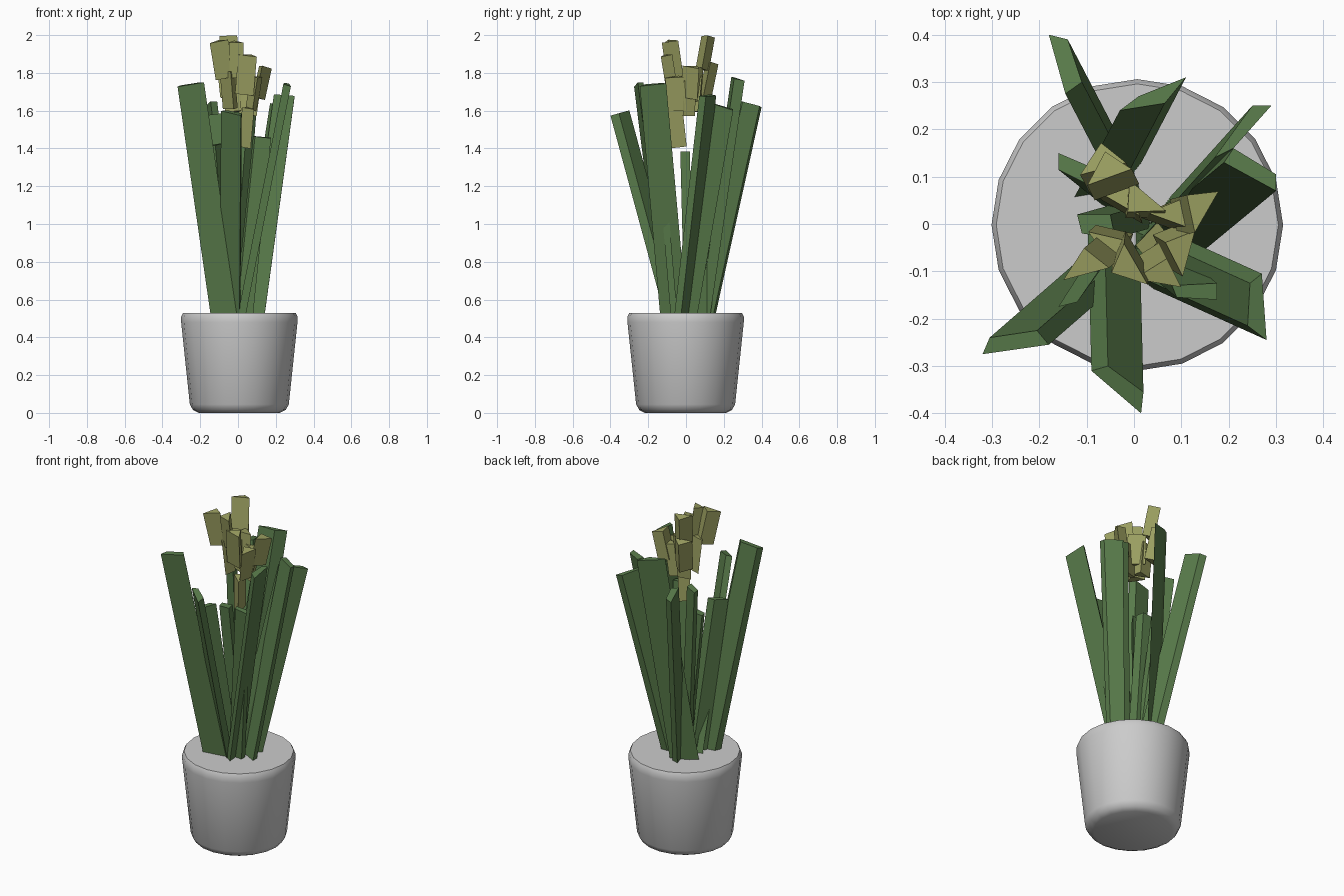
import bpy, bmesh, math
from mathutils import Vector

if "Cube" in bpy.data.objects:
    bpy.data.objects.remove(bpy.data.objects["Cube"])


def material(name, color):
    m = bpy.data.materials.new(name)
    m.diffuse_color = (*color, 1)
    m.use_nodes = True
    m.node_tree.nodes["Principled BSDF"].inputs["Base Color"].default_value = m.diffuse_color
    return m


def make_object(name, bm, mat=None):
    bmesh.ops.recalc_face_normals(bm, faces=bm.faces[:])
    me = bpy.data.meshes.new(name)
    bm.to_mesh(me)
    bm.free()
    ob = bpy.data.objects.new(name, me)
    bpy.context.collection.objects.link(ob)
    if mat:
        me.materials.append(mat)
    return ob


def prism(name, section, tip, base, mat):
    """Straight prism: plan-view section offsets swept from base to tip, ends cut square."""
    tip, base = Vector(tip), Vector(base)
    d = (tip - base).normalized()
    bm = bmesh.new()
    rings = []
    for c in (base, tip):
        rings.append([bm.verts.new(c + Vector((x, y, -(x * d.x + y * d.y) / d.z)))
                      for x, y in section])
    low, high = rings
    n = len(section)
    bm.faces.new(low)
    bm.faces.new(high)
    for i in range(n):
        j = (i + 1) % n
        bm.faces.new((low[i], low[j], high[j], high[i]))
    return make_object(name, bm, mat)


green = material("leaf_green", (0.10, 0.20, 0.07))
olive = material("flower_olive", (0.33, 0.35, 0.12))

# Pot: lathed profile with 20 sides, closed top
profile = [(0.215, 0.0), (0.245, 0.015), (0.262, 0.045), (0.308, 0.48),
           (0.308, 0.51), (0.298, 0.53)]
bm = bmesh.new()
rings = []
for r, z in profile:
    rings.append([bm.verts.new((0.007 + r * math.cos(k * math.tau / 20),
                                -0.002 + r * math.sin(k * math.tau / 20), z))
                  for k in range(20)])
for a, b in zip(rings, rings[1:]):
    for i in range(20):
        j = (i + 1) % 20
        bm.faces.new((a[i], a[j], b[j], b[i]))
bm.faces.new(rings[0])
bm.faces.new(rings[-1])
pot = make_object("pot", bm)
bpy.context.view_layer.objects.active = pot
pot.select_set(True)
bpy.ops.object.shade_smooth_by_angle(angle=math.radians(60))

# Leaves: tip corners in plan, tip height, base centre in plan
leaves = [
    ([(-.18, .40), (-.14, .39), (-.11, .30), (-.145, .275)], 1.635, (-.01, .085)),
    ([(.01, .27), (.11, .31), (.065, .255), (-.03, .24)], 1.77, (-.06, .08)),
    ([(.25, .25), (.29, .25), (.21, .16), (.17, .14)], 1.62, (.05, .0)),
    ([(.21, .16), (.30, .105), (.30, .07), (.19, .13)], 1.68, (.085, -.02)),
    ([(.27, -.105), (.28, -.245), (.24, -.215), (.245, -.125)], 1.74, (.01, -.06)),
    ([(-.09, -.31), (-.055, -.30), (.02, -.355), (.015, -.40)], 1.59, (-.035, -.04)),
    ([(-.32, -.275), (-.305, -.24), (-.205, -.225), (-.18, -.255)], 1.74, (-.07, -.09)),
    ([(-.16, .15), (-.16, .115), (-.09, .08), (-.09, .12)], 1.58, (-.03, .04)),
    ([(.08, -.13), (.09, -.155), (.175, -.16), (.175, -.125)], 1.46, (.03, -.06)),
    ([(-.16, -.175), (-.12, -.165), (-.075, -.10), (-.115, -.105)], 1.42, (-.04, -.03)),
    ([(-.12, .02), (-.11, -.02), (-.04, -.03), (-.05, .02)], 1.38, (.0, .02)),
]
for i, (corners, z, base) in enumerate(leaves):
    cx = sum(c[0] for c in corners) / 4
    cy = sum(c[1] for c in corners) / 4
    sec = [(x - cx, y - cy) for x, y in corners]
    prism(f"leaf_{i + 1}", sec, (cx, cy, z), (*base, 0.48), green)

# Flower buds: short leaning three-sided prisms (x, y, z centre, height, yaw)
buds = [
    (-.09, -.075, 1.87, .20, 15), (-.05, .10, 1.905, .18, 20),
    (-.01, -.08, 1.87, .19, 120), (.045, -.09, 1.79, .21, -10),
    (.12, .03, 1.75, .17, 60), (-.02, .05, 1.69, .19, -30),
    (-.06, .115, 1.76, .19, 15), (.085, -.05, 1.69, .18, 75),
    (.07, .02, 1.67, .19, -20), (.05, -.06, 1.51, .21, 100),
    (.015, .04, 1.74, .18, 140), (-.045, -.04, 1.71, .20, -55),
]
for i, (x, y, z, h, yaw) in enumerate(buds):
    a = math.radians(yaw)
    sec = [(px * math.cos(a) - py * math.sin(a), px * math.sin(a) + py * math.cos(a))
           for px, py in ((-.05, -.018), (.05, -.018), (.01, .036))]
    lean = Vector((x * 1.8, y * 1.8, 1)).normalized() * h / 2
    c = Vector((x, y, z))
    prism(f"flower_bud_{i + 1}", sec, c + lean, c - lean, olive)
